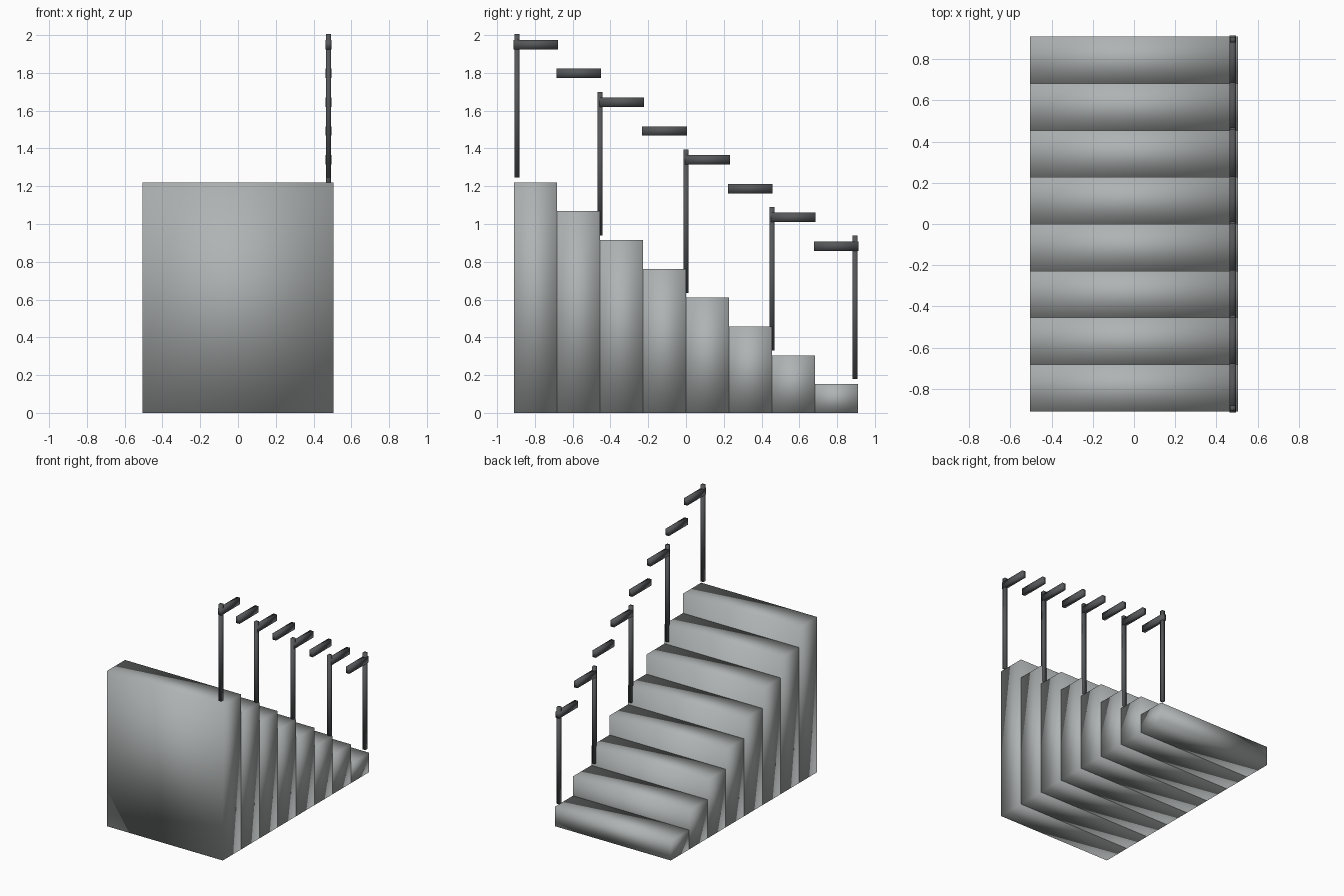
import bpy

cube = bpy.data.objects.get("Cube")
if cube:
    bpy.data.objects.remove(cube, do_unlink=True)


def make_material(name, rgb):
    mat = bpy.data.materials.new(name)
    mat.use_nodes = True
    mat.diffuse_color = (*rgb, 1)
    bsdf = mat.node_tree.nodes["Principled BSDF"]
    bsdf.inputs["Base Color"].default_value = (*rgb, 1)
    bsdf.inputs["Roughness"].default_value = 0.8
    return mat


def soft_box(name, center, size, mat):
    """Box with fully smooth shading over its edges."""
    bpy.ops.mesh.primitive_cube_add(size=1, location=center)
    ob = bpy.context.object
    ob.name = name
    ob.scale = size
    bpy.ops.object.transform_apply(location=False, rotation=False, scale=True)
    bpy.ops.object.shade_smooth()
    ob.data.materials.append(mat)
    return ob


concrete = make_material("concrete grey", (0.43, 0.45, 0.45))
metal = make_material("dark metal", (0.09, 0.095, 0.1))

STEPS = 8
WIDTH = 1.01
TREAD = 0.2275
RISE = 0.1525
RAIL_X = 0.479
back_y = STEPS * TREAD / 2

# Solid steps rising toward the front, each with its handrail segment
for i in range(STEPS):
    top = RISE * (i + 1)
    y = back_y - TREAD * (i + 0.5)
    soft_box(f"step_{i + 1}", (0, y, top / 2), (WIDTH, TREAD, top), concrete)
    soft_box(f"handrail_{i + 1}", (RAIL_X, y, top + 0.73),
             (0.03, 0.236, 0.05), metal)

# Posts on every second step edge, the end ones set inside the stairs
POST = 0.76
for i in range(5):
    y = back_y - 2 * TREAD * i
    y = max(-0.895, min(0.895, y))
    base = 0.18 if i == 0 else 0.025 + 2 * RISE * i
    soft_box(f"rail_post_{i + 1}", (RAIL_X, y, base + POST / 2),
             (0.026, 0.026, POST), metal)
